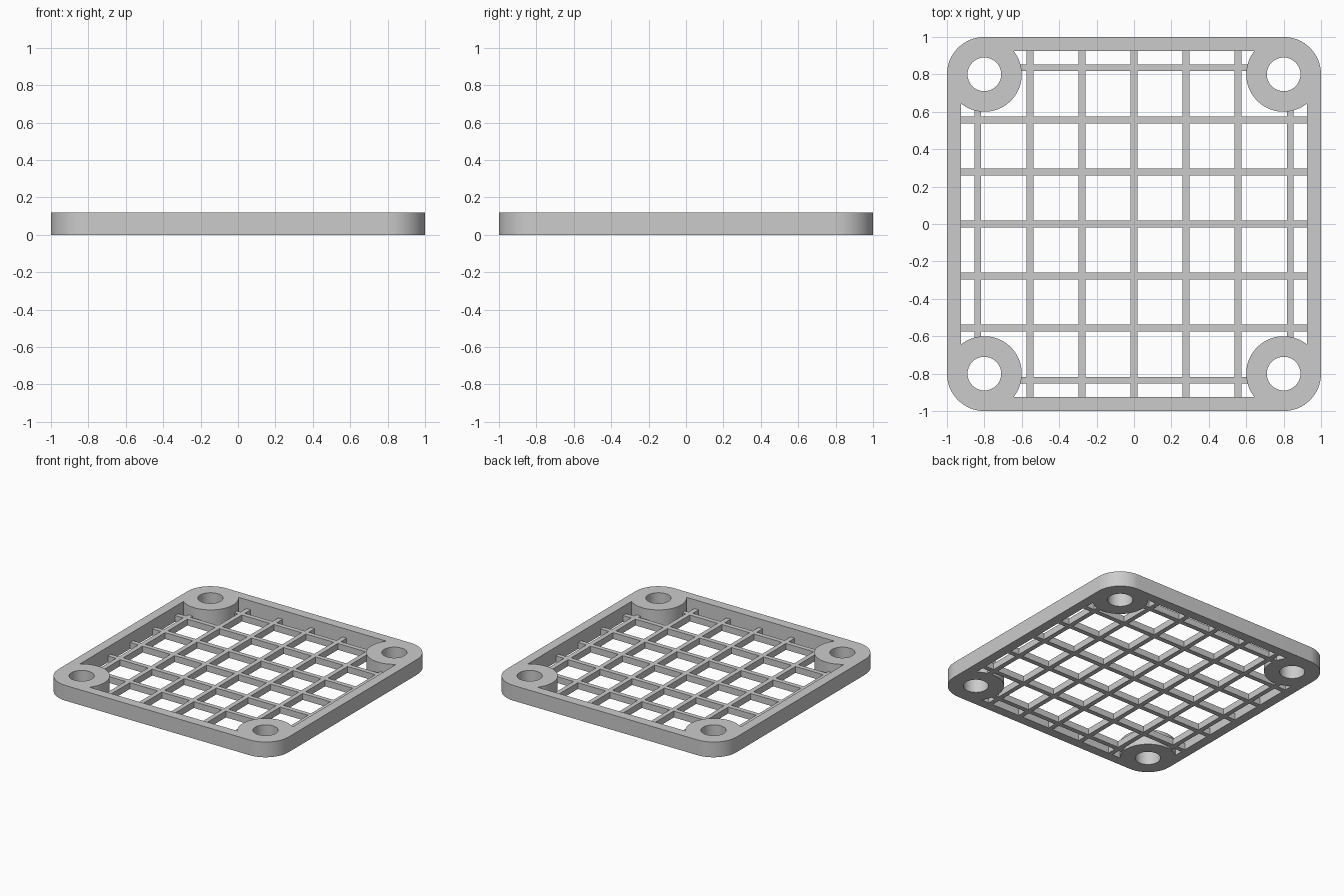
import bpy
import bmesh
from math import acos, cos, sin, pi, radians

cube = bpy.data.objects.get("Cube")
if cube:
    bpy.data.objects.remove(cube)

HEIGHT, BAR_HEIGHT, BAR = 0.12, 0.05, 0.037
CORNER, BOSS, HOLE, INNER = 0.8, 0.2, 0.09, 0.925
PITCH = 0.2785

grey = bpy.data.materials.new("grey plastic")
grey.use_nodes = True
grey.diffuse_color = (0.6, 0.6, 0.6, 1)
grey.node_tree.nodes["Principled BSDF"].inputs["Base Color"].default_value = (0.6, 0.6, 0.6, 1)


def arc(cx, cy, radius, start, end, steps):
    return [(cx + radius * cos(start + (end - start) * i / steps),
             cy + radius * sin(start + (end - start) * i / steps)) for i in range(steps + 1)]


def four_corners(radius, start, end, steps):
    """Repeat a corner arc around the centre to make one closed loop."""
    points = arc(CORNER, CORNER, radius, start, end, steps)
    loop = []
    for _ in range(4):
        loop += points
        points = [(-y, x) for x, y in points]
    return loop


# Frame outline, window that wraps round the bosses, and screw holes
meet = acos((INNER - CORNER) / BOSS)
loops = [four_corners(BOSS, 0, pi / 2, 16),
         four_corners(BOSS, -meet, meet - 1.5 * pi, 32)]
for sx in (-1, 1):
    for sy in (-1, 1):
        loops.append(arc(sx * CORNER, sy * CORNER, HOLE, 0, 2 * pi, 40)[:-1])

curve = bpy.data.curves.new("frame_profile", "CURVE")
curve.dimensions = "2D"
curve.fill_mode = "BOTH"
curve.extrude = HEIGHT / 2
for points in loops:
    spline = curve.splines.new("POLY")
    spline.points.add(len(points) - 1)
    for point, (x, y) in zip(spline.points, points):
        point.co = (x, y, HEIGHT / 2, 1)
    spline.use_cyclic_u = True

# Turn the extruded outline into a clean solid mesh
source = bpy.data.objects.new("frame_source", curve)
bpy.context.collection.objects.link(source)
bpy.context.view_layer.update()
mesh = bpy.data.meshes.new_from_object(source.evaluated_get(bpy.context.evaluated_depsgraph_get()))
bpy.data.objects.remove(source)
bm = bmesh.new()
bm.from_mesh(mesh)
bmesh.ops.remove_doubles(bm, verts=bm.verts, dist=0.0005)
low = min(v.co.z for v in bm.verts)
bmesh.ops.translate(bm, verts=bm.verts, vec=(0, 0, -low))
bmesh.ops.recalc_face_normals(bm, faces=bm.faces)
bm.to_mesh(mesh)
bm.free()
mesh.materials.clear()
mesh.materials.append(grey)
frame = bpy.data.objects.new("frame", mesh)
bpy.context.collection.objects.link(frame)
bpy.context.view_layer.objects.active = frame
frame.select_set(True)
bpy.ops.object.shade_smooth_by_angle(angle=radians(30))

# Grid of low bars: full rows, with column pieces fitted between them
bm = bmesh.new()


def box(x0, x1, y0, y1):
    verts = bmesh.ops.create_cube(bm, size=1)["verts"]
    bmesh.ops.scale(bm, verts=verts, vec=(x1 - x0, y1 - y0, BAR_HEIGHT))
    bmesh.ops.translate(bm, verts=verts, vec=((x0 + x1) / 2, (y0 + y1) / 2, BAR_HEIGHT / 2))


half = BAR / 2
positions = [i * PITCH for i in range(-3, 4)]
for p in positions:
    outer = abs(p) > 0.7
    reach = 0.61 if outer else INNER
    box(-reach, reach, p - half, p + half)
    rows = positions[1:-1] if outer else positions
    starts = [-reach] + [r + half for r in rows]
    ends = [r - half for r in rows] + [reach]
    for y0, y1 in zip(starts, ends):
        box(p - half, p + half, y0, y1)

grid_mesh = bpy.data.meshes.new("grid_bars")
bm.to_mesh(grid_mesh)
bm.free()
grid_mesh.materials.append(grey)
grid = bpy.data.objects.new("grid_bars", grid_mesh)
bpy.context.collection.objects.link(grid)
